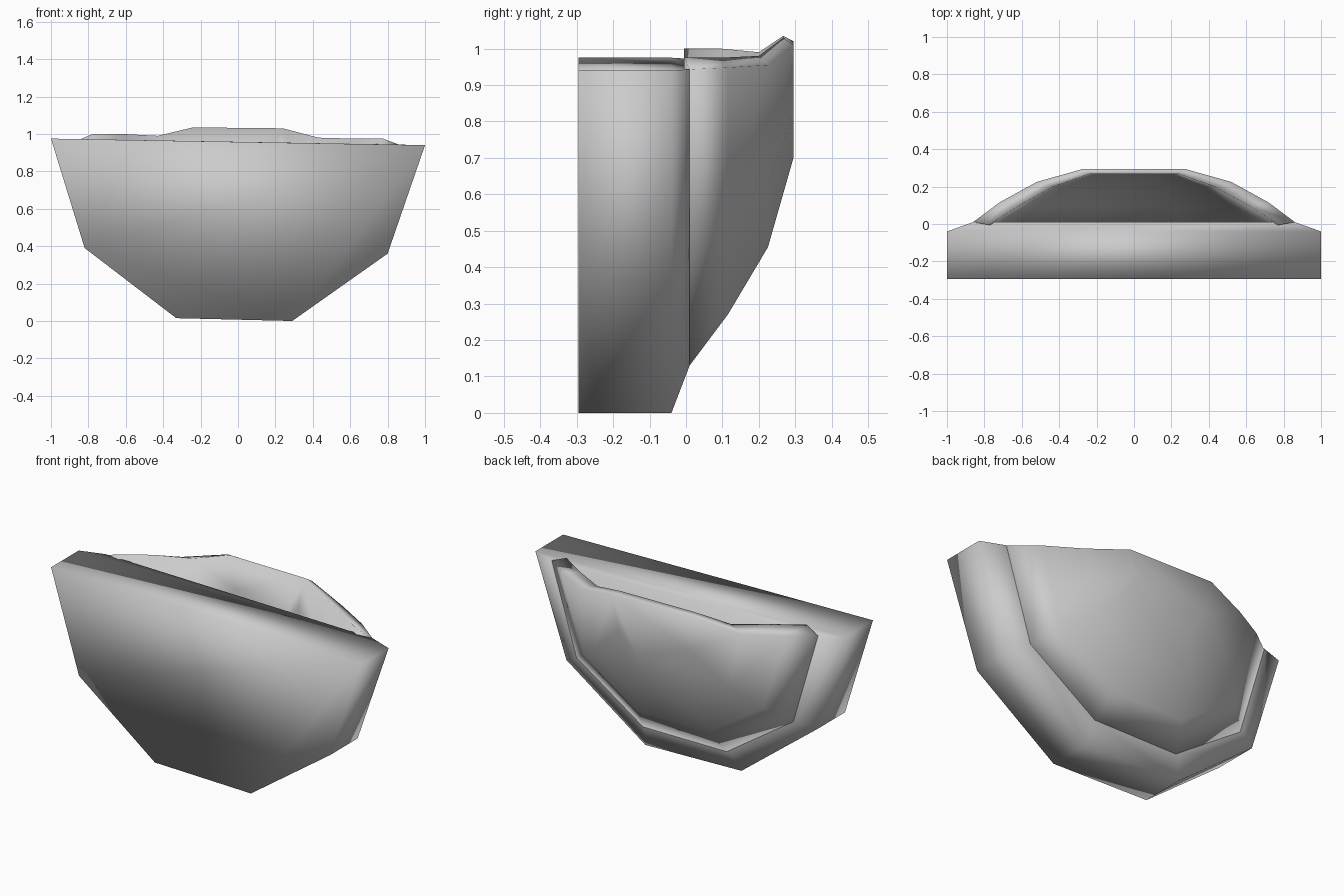
import bpy
import bmesh

cube = bpy.data.objects.get("Cube")
if cube:
    bpy.data.objects.remove(cube, do_unlink=True)

grey = bpy.data.materials.new("plain grey")
grey.use_nodes = True
colour = (0.6, 0.6, 0.6, 1)
grey.diffuse_color = colour
grey.node_tree.nodes["Principled BSDF"].inputs["Base Color"].default_value = colour


def add_ring(bm, y, outline):
    return [bm.verts.new((x, y, z)) for x, z in outline]


def finish(bm, name):
    bmesh.ops.recalc_face_normals(bm, faces=bm.faces[:])
    mesh = bpy.data.meshes.new(name)
    bm.to_mesh(mesh)
    bm.free()
    mesh.materials.append(grey)
    mesh.shade_smooth()
    obj = bpy.data.objects.new(name, mesh)
    bpy.context.collection.objects.link(obj)
    return obj


def strip(bm, a, b):
    for i in range(len(a) - 1):
        bm.faces.new((a[i], a[i + 1], b[i + 1], b[i]))


# Thick front slab: six-sided outline with a bevelled back, from top left round the bottom
outline = [(-1, .975), (-.82, .39), (-.33, .015), (.29, 0), (.8, .36), (1, .94)]
inset = [(-.86, .972), (-.72, .43), (-.29, .13), (.26, .13), (.69, .42), (.86, .943)]
bm = bmesh.new()
front = add_ring(bm, -.295, outline)
middle = add_ring(bm, -.04, outline)
back = add_ring(bm, .01, inset)
strip(bm, front, middle)
strip(bm, middle, back)
bm.faces.new(front)
bm.faces.new(back)
bm.faces.new((front[0], front[-1], middle[-1]))
bm.faces.new((front[0], middle[-1], middle[0]))
bm.faces.new((middle[0], middle[-1], back[-1], back[0]))
finish(bm, "front_slab")

# Hollow bowl on the back: rows are y, top x, top z (-x), top z (+x), low x, low z, base x, base z
outer_rows = [
    (.01, .86, .965, .943, .70, .42, .27, .13),
    (.115, .72, .965, .948, .58, .51, .23, .27),
    (.225, .52, .965, .955, .43, .63, .18, .455),
    (.295, .27, 1.02, 1.01, .23, .82, .11, .70),
]
inner_rows = [
    (-.005, .775, 1.0, .975, .64, .45, .25, .18),
    (.095, .62, 1.0, .975, .52, .54, .21, .32),
    (.2, .43, .99, .98, .37, .66, .16, .50),
    (.267, .24, 1.035, 1.03, .20, .84, .10, .73),
]


def shell(bm, rows):
    rings = []
    for y, tx, zl, zr, lx, lz, bx, bz in rows:
        rings.append(add_ring(bm, y, [(-tx, zl), (-lx, lz), (-bx, bz),
                                      (bx, bz), (lx, lz), (tx, zr)]))
    for a, b in zip(rings, rings[1:]):
        strip(bm, a, b)
    bm.faces.new(rings[-1])
    # open border: along the front, then over the top
    return (rings[0] + [r[-1] for r in rings[1:]]
            + [r[0] for r in reversed(rings)])


bm = bmesh.new()
strip(bm, shell(bm, outer_rows), shell(bm, inner_rows))
finish(bm, "back_bowl")
